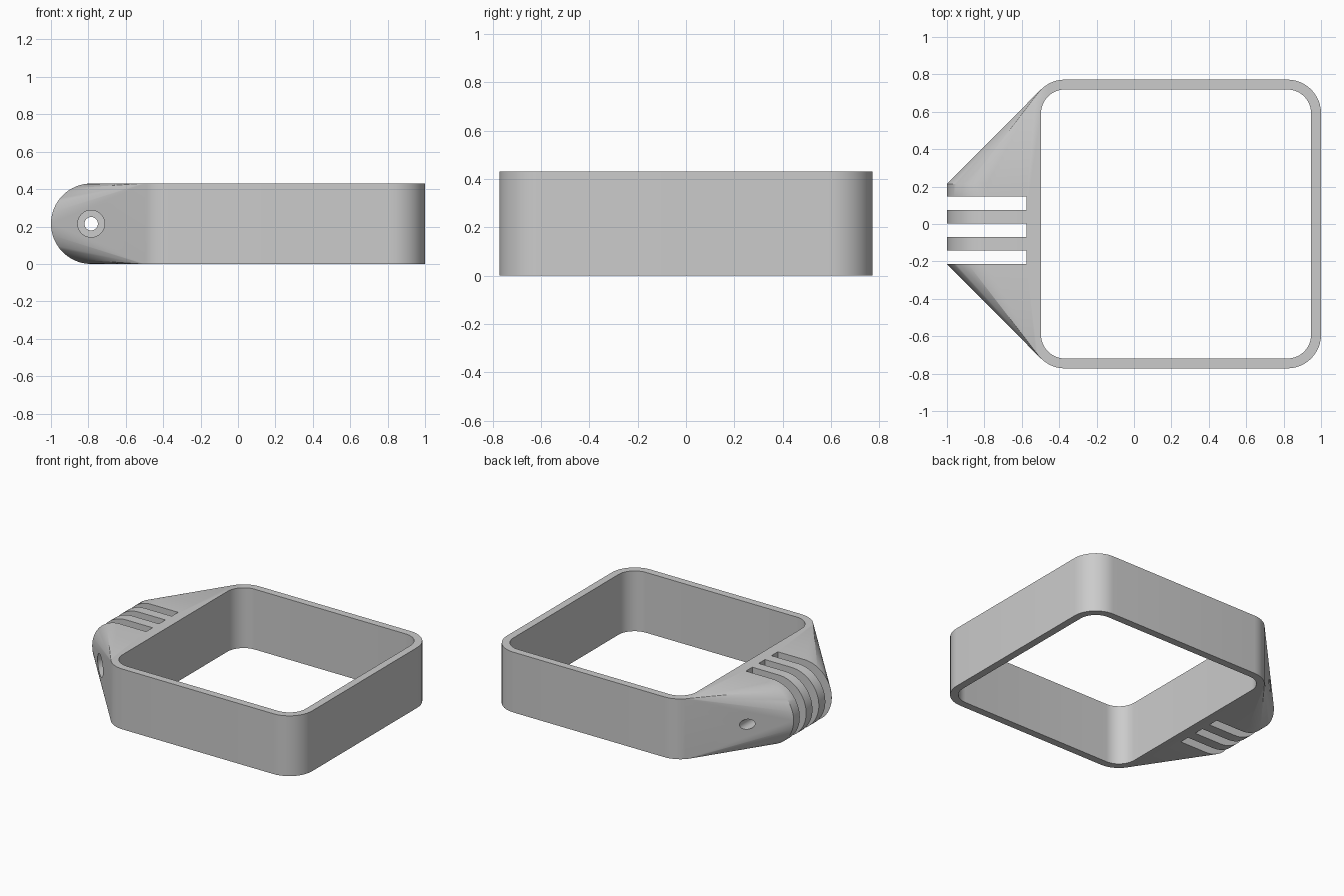
import bpy, bmesh, math
from mathutils import Matrix

if "Cube" in bpy.data.objects:
    bpy.data.objects.remove(bpy.data.objects["Cube"])

H = 0.43                      # height of the frame
PX, PZ, PR = -0.785, 0.215, 0.215   # hinge pivot and its radius

grey = bpy.data.materials.new("plain grey")
grey.diffuse_color = (0.6, 0.6, 0.6, 1)
grey.use_nodes = True
grey.node_tree.nodes["Principled BSDF"].inputs["Base Color"].default_value = grey.diffuse_color


def make(name, bm):
    bmesh.ops.recalc_face_normals(bm, faces=bm.faces)
    mesh = bpy.data.meshes.new(name)
    bm.to_mesh(mesh)
    bm.free()
    ob = bpy.data.objects.new(name, mesh)
    bpy.context.collection.objects.link(ob)
    mesh.materials.append(grey)
    return ob


def outline(r, steps=12):
    """Rounded rectangle; every corner shares its centre with the frame corner."""
    pts = []
    for i, (cx, cy) in enumerate([(0.82, 0.592), (-0.37, 0.592), (-0.37, -0.592), (0.82, -0.592)]):
        for k in range(steps + 1):
            a = math.pi / 2 * (i + k / steps)
            pts.append((cx + r * math.cos(a), cy + r * math.sin(a)))
    return pts


def cylinder_y(name, sides, r, y0, y1):
    """Cylinder along y through the pivot, first corner pointing along x."""
    bm = bmesh.new()
    bmesh.ops.create_cone(bm, cap_ends=True, segments=sides, radius1=r, radius2=r, depth=y1 - y0)
    turn = Matrix.Rotation(math.pi / 2, 4, 'X')
    spin = Matrix.Rotation(math.pi / 2 if sides == 6 else 0, 4, 'Z')
    bm.transform(Matrix.Translation((PX, (y0 + y1) / 2, PZ)) @ turn @ spin)
    return make(name, bm)


# body: hull around the rounded frame and the hinge barrel
bm = bmesh.new()
for x, y in outline(0.18):
    for z in (0, H):
        bm.verts.new((x, y, z))
for k in range(64):
    a = 2 * math.pi * k / 64
    for y in (-0.215, 0.215):
        bm.verts.new((PX + PR * math.cos(a), y, PZ + PR * math.sin(a)))
hull = bmesh.ops.convex_hull(bm, input=bm.verts)
loose = [v for v in bm.verts if not v.link_faces]
bmesh.ops.delete(bm, geom=loose, context='VERTS')
bmesh.ops.dissolve_limit(bm, angle_limit=0.002, verts=bm.verts, edges=bm.edges)
body = make("frame_with_hinge", bm)

cutters = []

# opening inside the frame
bm = bmesh.new()
face = bm.faces.new([bm.verts.new((x, y, -0.1)) for x, y in outline(0.127)])
up = bmesh.ops.extrude_face_region(bm, geom=[face])
bmesh.ops.translate(bm, vec=(0, 0, H + 0.2), verts=[v for v in up["geom"] if isinstance(v, bmesh.types.BMVert)])
cutters.append(make("opening_cutter", bm))

# hinge slots
for y in (0.11, -0.033, -0.178):
    bm = bmesh.new()
    bmesh.ops.create_cube(bm, size=1)
    bm.transform(Matrix.Translation((-0.8375, y, PZ)) @ Matrix.Diagonal((0.525, 0.072, 0.8, 1)))
    cutters.append(make("slot_cutter", bm))

# bolt hole, round bolt-head recess in front, hexagonal nut recess behind
cutters.append(cylinder_y("bolt_hole_cutter", 32, 0.036, -0.9, 0.9))
cutters.append(cylinder_y("bolt_head_cutter", 40, 0.072, -0.8, -0.285))
cutters.append(cylinder_y("nut_cutter", 6, 0.08, 0.285, 0.8))

bpy.context.view_layer.objects.active = body
for c in cutters:
    c.hide_render = True
    m = body.modifiers.new(c.name, 'BOOLEAN')
    m.operation = 'DIFFERENCE'
    m.solver = 'EXACT'
    m.object = c
    bpy.ops.object.modifier_apply(modifier=m.name)
for c in cutters:
    bpy.data.objects.remove(c)

bpy.ops.object.select_all(action='DESELECT')
body.select_set(True)
bpy.ops.object.shade_smooth_by_angle(angle=math.radians(30))
